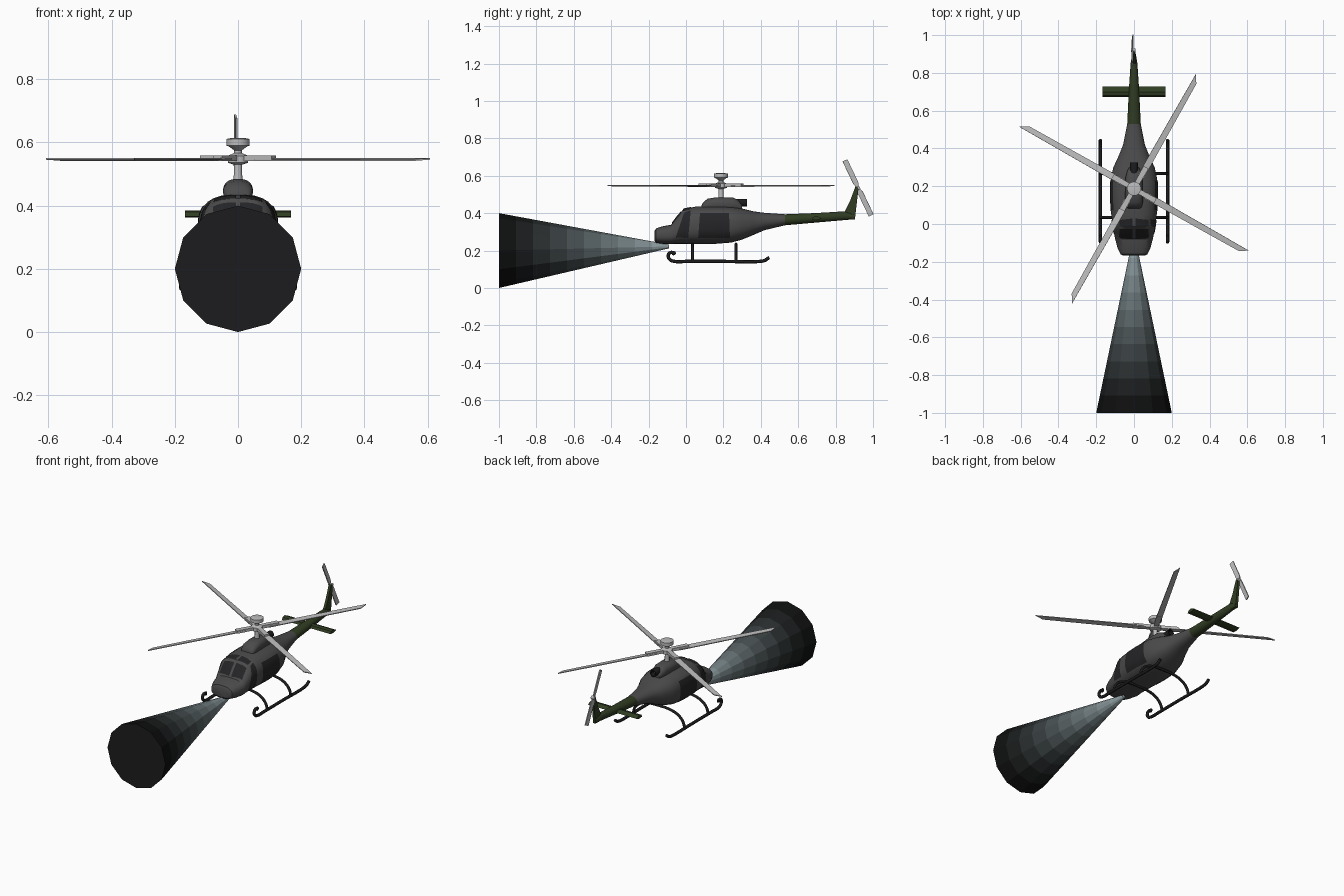
import bpy, bmesh, math
from mathutils import Vector, Matrix
from mathutils.bvhtree import BVHTree

if "Cube" in bpy.data.objects:
    bpy.data.objects.remove(bpy.data.objects["Cube"])


def mat(name, r, g, b):
    m = bpy.data.materials.new(name)
    m.diffuse_color = (r, g, b, 1)
    m.use_nodes = True
    m.node_tree.nodes["Principled BSDF"].inputs["Base Color"].default_value = m.diffuse_color
    return m


GREY = mat("body_grey", .07, .07, .072)
GLASS = mat("dark_glass", .018, .018, .02)
GREEN = mat("dark_green", .03, .046, .016)
BLACK = mat("black", .012, .012, .013)
METAL = mat("light_metal", .5, .5, .5)


def make(name, verts, faces, material, smooth=None, fix=True):
    me = bpy.data.meshes.new(name)
    me.from_pydata([tuple(v) for v in verts], [], faces)
    if fix:
        bm = bmesh.new()
        bm.from_mesh(me)
        bmesh.ops.recalc_face_normals(bm, faces=bm.faces)
        bm.to_mesh(me)
        bm.free()
    ob = bpy.data.objects.new(name, me)
    bpy.context.collection.objects.link(ob)
    me.materials.append(material)
    if smooth:
        bpy.ops.object.select_all(action='DESELECT')
        ob.select_set(True)
        bpy.context.view_layer.objects.active = ob
        bpy.ops.object.shade_smooth_by_angle(angle=math.radians(smooth))
    return ob


def skin(name, rings, material, smooth=None):
    """Join equal rings of points into a capped skin."""
    n = len(rings[0])
    verts = [p for r in rings for p in r]
    faces = [(i * n + j, i * n + (j + 1) % n, (i + 1) * n + (j + 1) % n, (i + 1) * n + j)
             for i in range(len(rings) - 1) for j in range(n)]
    faces += [tuple(range(n)), tuple(range(len(verts) - n, len(verts)))]
    return make(name, verts, faces, material, smooth)


def section(y, zb, zt, w, e, n=28):
    """Superellipse cross-section at station y."""
    ring = []
    for k in range(n):
        a = 2 * math.pi * (k + .5) / n
        c, s = math.cos(a), math.sin(a)
        ring.append((w * math.copysign(abs(c) ** (2 / e), c), y,
                     (zb + zt) / 2 + (zt - zb) / 2 * math.copysign(abs(s) ** (2 / e), s)))
    return ring


def lathe(name, profile, material, matrix, n=20):
    """Turned part from (radius, height) points."""
    rings = [[matrix @ Vector((r * math.cos(2 * math.pi * k / n), r * math.sin(2 * math.pi * k / n), h))
              for k in range(n)] for r, h in profile]
    return skin(name, rings, material, 40)


def prism(name, outline, half, material, matrix=Matrix()):
    """Flat outline thickened along local z."""
    return skin(name, [[matrix @ Vector((x, y, z)) for x, y in outline] for z in (-half, half)], material)


def tube(name, points, radius, material):
    cu = bpy.data.curves.new(name, 'CURVE')
    cu.dimensions = '3D'
    cu.bevel_depth, cu.bevel_resolution, cu.use_fill_caps, cu.resolution_u = radius, 2, True, 5
    sp = cu.splines.new('BEZIER')
    sp.bezier_points.add(len(points) - 1)
    for b, p in zip(sp.bezier_points, points):
        b.co = p
        b.handle_left_type = b.handle_right_type = 'AUTO'
    cu.materials.append(material)
    ob = bpy.data.objects.new(name, cu)
    bpy.context.collection.objects.link(ob)


# Fuselage
cabin = [(-.168, .25, .305, .055, 2.6), (-.16, .241, .319, .072, 2.6), (-.125, .236, .33, .088, 2.7),
         (-.08, .235, .338, .1, 2.8), (-.045, .235, .385, .107, 2.8), (-.012, .235, .423, .113, 2.7),
         (.05, .235, .435, .121, 2.6), (.15, .235, .436, .125, 2.6), (.24, .242, .434, .123, 2.6),
         (.3, .258, .425, .11, 2.5), (.36, .283, .41, .082, 2.3), (.42, .309, .402, .058, 2.2),
         (.53, .335, .394, .036, 2)]
boom = [(.53, .335, .394, .036, 2), (.7, .35, .401, .028, 2), (.85, .363, .41, .018, 2),
        (.9, .367, .395, .01, 2)]
body = skin("fuselage", [section(*s) for s in cabin], GREY, 35)
skin("tail_boom", [section(*s) for s in boom], GREEN, 50)
tree = BVHTree.FromPolygons([v.co for v in body.data.vertices], [p.vertices[:] for p in body.data.polygons])


def pane(name, quad, axis, sign, n=9):
    """Window pane projected on to the fuselage along one axis."""
    q = [Vector(p) for p in quad]
    d = Vector((0, 0, 0))
    d[axis] = -sign
    verts = []
    for i in range(n + 1):
        for j in range(n + 1):
            u, v = i / n, j / n
            p = q[0].lerp(q[1], u).lerp(q[3].lerp(q[2], u), v)
            o = Vector((sign * 2, p.x, p.y)) if axis == 0 else Vector((p.x, p.y, 2))
            hit, nor, _, _ = tree.ray_cast(o, d)
            if hit is None:
                return
            verts.append(hit + nor * (.003 if nor.dot(d) < 0 else -.003))
    faces = [(i * (n + 1) + j, (i + 1) * (n + 1) + j, (i + 1) * (n + 1) + j + 1, i * (n + 1) + j + 1)
             for i in range(n) for j in range(n)]
    a, b, c = (verts[k] for k in faces[0][:3])
    if (b - a).cross(c - b).dot(d) > 0:
        faces = [f[::-1] for f in faces]
    make(name, verts, faces, GLASS, 40, False)


# Windows on both sides
for s, side in ((1, "right"), (-1, "left")):
    pane(side + "_cabin_door", [(.065, .268), (.235, .268), (.23, .398), (.075, .398)], 0, s)
    pane(side + "_front_window", [(-.055, .27), (.012, .27), (.026, .412), (-.008, .402)], 0, s)
    pane(side + "_windshield", [(s * .007, -.076), (s * .078, -.07), (s * .076, -.024), (s * .007, -.024)], 2, 1)
    pane(side + "_roof_window", [(s * .007, -.014), (s * .076, -.012), (s * .074, .022), (s * .007, .03)], 2, 1)

# Engine housing and exhaust
skin("engine_housing", [section(*s) for s in [
    (.083, .41, .44, .035, 2.4), (.092, .41, .458, .042, 2.4), (.115, .41, .477, .047, 2.4),
    (.16, .41, .485, .047, 2.4), (.25, .41, .485, .044, 2.4), (.28, .41, .47, .036, 2.4),
    (.3, .41, .445, .026, 2.4)]], GREY, 40)
lathe("exhaust", [(.02, 0), (.021, .085), (.015, .085), (.014, .05)], BLACK,
      Matrix.Translation((0, .24, .456)) @ Matrix.Rotation(-math.pi / 2, 4, 'X'))

# Main rotor: mast, hub and four blades
mast = Matrix.Translation((0, .187, 0))
lathe("rotor_mast", [(.016, .47), (.013, .5), (.012, .595)], METAL, mast, 12)
lathe("rotor_hub", [(.014, .53), (.032, .536), (.032, .558), (.014, .566)], METAL, mast)
lathe("rotor_cap", [(.012, .575), (.03, .588), (.037, .59), (.037, .611), (.022, .614)], METAL, mast)
for k in range(4):
    m = Matrix.Translation((0, .187, .546)) @ Matrix.Rotation(math.radians(60.5 + 90 * k), 4, 'Z')
    prism("blade_grip_%d" % k, [(.015, -.013), (.13, -.015), (.13, .015), (.015, .013)], .009, METAL,
          m @ Matrix.Translation((0, 0, .004)))
    prism("rotor_blade_%d" % k, [(.07, -.018), (.645, -.014), (.69, .014), (.07, .018)], .0025, METAL,
          m @ Matrix.Rotation(math.radians(8), 4, 'X'))

# Tail fin, stabiliser and tail rotor
YZ = Matrix(((0, 0, 1, 0), (1, 0, 0, 0), (0, 1, 0, 0), (0, 0, 0, 1)))
prism("tail_fin", [(.84, .366), (.903, .367), (.922, .53), (.917, .54), (.905, .54), (.875, .46), (.85, .41)],
      .008, GREEN, YZ)
prism("stabiliser", [(.672, .366), (.68, .38), (.7, .384), (.727, .372), (.7, .363)], .168, GREEN, YZ)
tail = Matrix.Translation((-.007, .92, .535)) @ YZ
lathe("tail_rotor_hub", [(.01, -.008), (.01, .014)], METAL, tail, 12)
for k in range(2):
    prism("tail_blade_%d" % k, [(.008, -.008), (.03, -.014), (.163, -.014), (.163, .014), (.03, .014), (.008, .008)],
          .003, METAL, tail @ Matrix.Rotation(math.radians(115.5 + 180 * k), 4, 'Z')
          @ Matrix.Rotation(math.radians(8), 4, 'X'))

# Landing skids and cross tubes
for s, side in ((1, "right"), (-1, "left")):
    path = [(-.066, .186), (-.08, .19), (-.094, .178), (-.088, .154), (-.06, .142), (0, .142),
            (.2, .142), (.395, .142), (.42, .147), (.445, .163)]
    tube(side + "_skid", [(s * .178, y, z) for y, z in path], .009, BLACK)
    lathe(side + "_skid_step", [(.006, -.006), (.012, -.004), (.012, .004), (.006, .006)], BLACK,
          Matrix.Translation((s * .178, -.066, .186)) @ Matrix.Rotation(math.pi / 2, 4, 'Y'), 10)
for y, name in ((.035, "front"), (.267, "rear")):
    arc = [(-.178, .142), (-.165, .18), (-.13, .213), (-.08, .23), (0, .235),
           (.08, .23), (.13, .213), (.165, .18), (.178, .142)]
    tube(name + "_cross_tube", [(x, y, z) for x, z in arc], .008, BLACK)

# Searchlight beam: twelve-sided cone fading from pale to black
STEPS = 10
rings = []
for i in range(STEPS + 1):
    t = i / STEPS
    r = .01 + .19 * t
    rings.append([(r * math.cos(math.pi * k / 6), -.09 - .91 * t, .222 - .022 * t + r * math.sin(math.pi * k / 6))
                  for k in range(12)])
beam = skin("light_beam", rings, BLACK)
for i in range(STEPS):
    f = (1 - (i + .5) / STEPS) ** 2
    beam.data.materials.append(mat("beam_%d" % i, .004 + .3 * f, .004 + .38 * f, .004 + .4 * f))
for p in beam.data.polygons:
    if len(p.vertices) == 4:
        p.material_index = 1 + min(STEPS - 1, int((-.09 - p.center.y) / .091))
    elif p.center.y > -.5:
        p.material_index = 1
